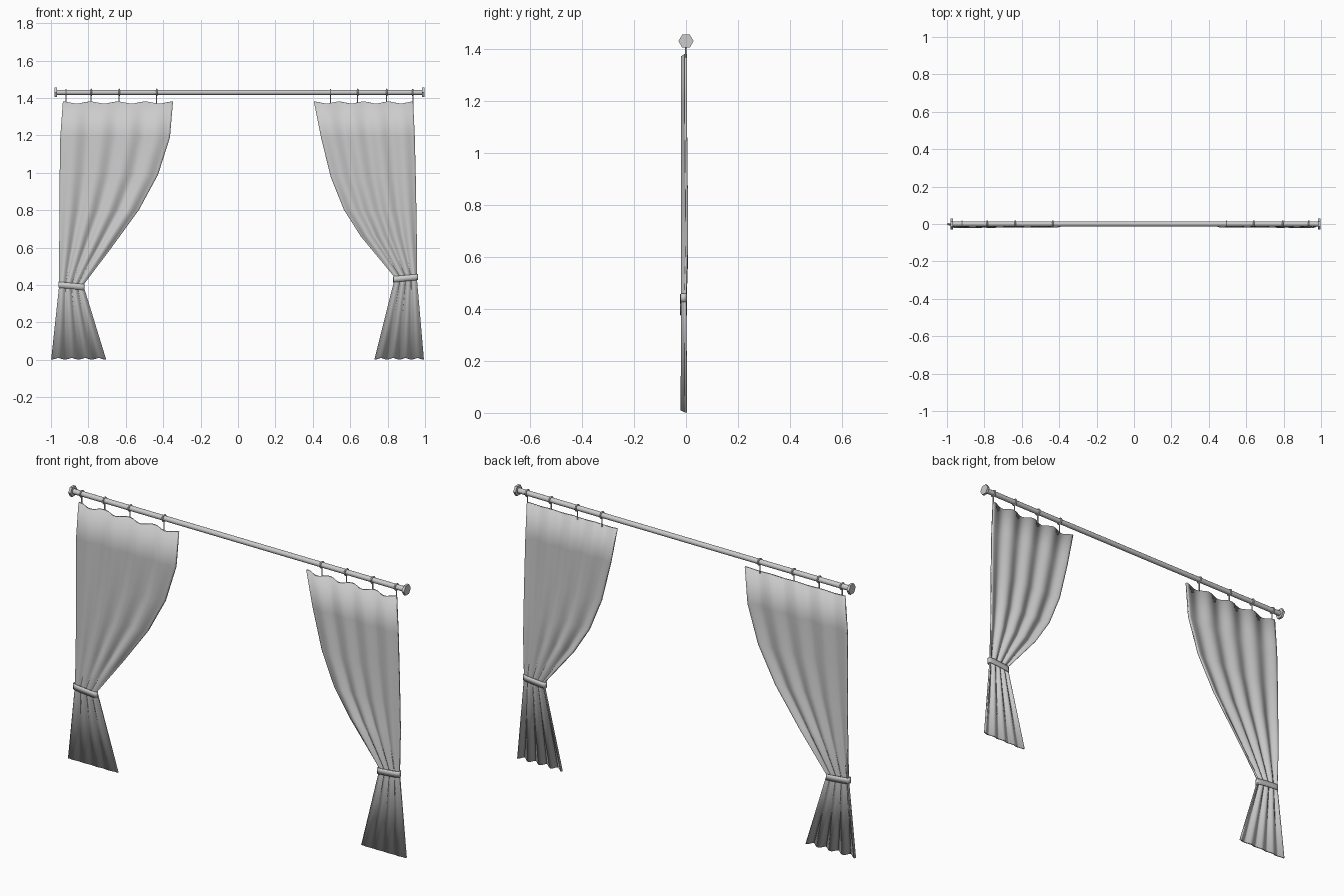
import bpy, bmesh, math
from mathutils import Matrix

if "Cube" in bpy.data.objects:
    bpy.data.objects.remove(bpy.data.objects["Cube"])

ROD_Z = 1.43


def finish(name, bm, angle=40):
    bmesh.ops.recalc_face_normals(bm, faces=bm.faces[:])
    me = bpy.data.meshes.new(name)
    bm.to_mesh(me)
    bm.free()
    ob = bpy.data.objects.new(name, me)
    bpy.context.collection.objects.link(ob)
    bpy.ops.object.select_all(action='DESELECT')
    ob.select_set(True)
    bpy.context.view_layer.objects.active = ob
    bpy.ops.object.shade_smooth_by_angle(angle=math.radians(angle))
    return ob


def x_cylinder(name, x0, x1, r0, r1, sides):
    """Cylinder or cone along x, centred on the rod axis."""
    bm = bmesh.new()
    m = Matrix.Translation(((x0 + x1) / 2, 0, ROD_Z)) @ Matrix.Rotation(math.pi / 2, 4, 'Y')
    bmesh.ops.create_cone(bm, cap_ends=True, segments=sides, radius1=r0, radius2=r1,
                          depth=x1 - x0, matrix=m)
    return finish(name, bm)


def hanger(name, x):
    """Ring around the rod with a short pin down to the cloth."""
    bpy.ops.mesh.primitive_torus_add(location=(x, 0, ROD_Z), rotation=(0, math.pi / 2, 0),
                                     major_radius=0.016, minor_radius=0.004,
                                     major_segments=12, minor_segments=6)
    bpy.context.object.name = name + "_ring"
    bpy.ops.object.shade_smooth()
    bm = bmesh.new()
    bmesh.ops.create_cone(bm, cap_ends=True, segments=6, radius1=0.003, radius2=0.003,
                          depth=0.05, matrix=Matrix.Translation((x, -0.001, 1.392)))
    finish(name + "_pin", bm)


def curtain(name, rows, folds=4, cols=48):
    """rows: (z, outer x, inner x, middle y, fold depth, hem dip)"""
    bm = bmesh.new()
    grid = []
    for z, xo, xi, yc, amp, dip in rows:
        line = []
        for i in range(cols + 1):
            u = i / cols
            w = -math.cos(2 * math.pi * folds * u)
            line.append(bm.verts.new((xo + (xi - xo) * u, yc - amp * w, z + dip * w)))
        grid.append(line)
    for a, b in zip(grid, grid[1:]):
        for i in range(cols):
            bm.faces.new((a[i], a[i + 1], b[i + 1], b[i]))
    ob = finish(name, bm, 60)
    mod = ob.modifiers.new("thickness", 'SOLIDIFY')
    mod.thickness = 0.009
    mod.offset = 0
    return ob


def tieback(name, x0, x1, z0, z1, height):
    """Flattened band wrapped round the gathered cloth, z0 at x0 to z1 at x1."""
    bm = bmesh.new()
    n = 24
    xc, rx = (x0 + x1) / 2, (x1 - x0) / 2
    rings = []
    for s in (-0.5, 0.5):
        ring = []
        for i in range(n):
            a = 2 * math.pi * i / n
            c, d = math.cos(a), math.sin(a)
            # squashed superellipse keeps the front and back flat
            px = math.copysign(abs(c) ** 0.5, c)
            py = math.copysign(abs(d) ** 0.5, d)
            z = z0 + (z1 - z0) * (px + 1) / 2 + s * height
            ring.append(bm.verts.new((xc + rx * px, -0.009 + 0.0135 * py, z)))
        rings.append(ring)
    for i in range(n):
        j = (i + 1) % n
        bm.faces.new((rings[0][i], rings[0][j], rings[1][j], rings[1][i]))
    ob = finish(name, bm)
    mod = ob.modifiers.new("thickness", 'SOLIDIFY')
    mod.thickness = 0.003
    mod.offset = -1


# Rod and hexagonal end caps
x_cylinder("rod", -0.97, 0.99, 0.0135, 0.0135, 12)
x_cylinder("left_end_cap", -0.98, -0.967, 0.029, 0.029, 6)
x_cylinder("right_end_cap", 0.985, 0.998, 0.029, 0.029, 6)

# Hanging rings
for i, x in enumerate((-0.92, -0.785, -0.635, -0.435, 0.495, 0.64, 0.795, 0.935)):
    hanger(f"hanger_{i + 1}", x)

# Left curtain
curtain("left_curtain", [
    (1.376, -0.936, -0.348, -0.008, 0.007, -0.005),
    (1.19, -0.950, -0.364, -0.008, 0.007, 0),
    (0.99, -0.953, -0.428, -0.007, 0.008, 0),
    (0.803, -0.954, -0.530, -0.006, 0.009, 0),
    (0.605, -0.955, -0.674, -0.005, 0.009, 0),
    (0.40, -0.955, -0.828, -0.009, 0.006, 0),
    (0.006, -0.998, -0.706, -0.008, 0.008, 0.004),
])
# Right curtain
curtain("right_curtain", [
    (1.376, 0.936, 0.406, -0.008, 0.007, -0.005),
    (1.19, 0.945, 0.444, -0.008, 0.007, 0),
    (0.975, 0.950, 0.497, -0.007, 0.008, 0),
    (0.803, 0.953, 0.567, -0.006, 0.009, 0),
    (0.66, 0.955, 0.658, -0.005, 0.009, 0),
    (0.44, 0.955, 0.840, -0.009, 0.006, 0),
    (0.006, 0.993, 0.730, -0.008, 0.008, 0.004),
])

# Tiebacks
tieback("left_tieback", -0.961, -0.821, 0.402, 0.389, 0.032)
tieback("right_tieback", 0.830, 0.962, 0.431, 0.443, 0.032)
